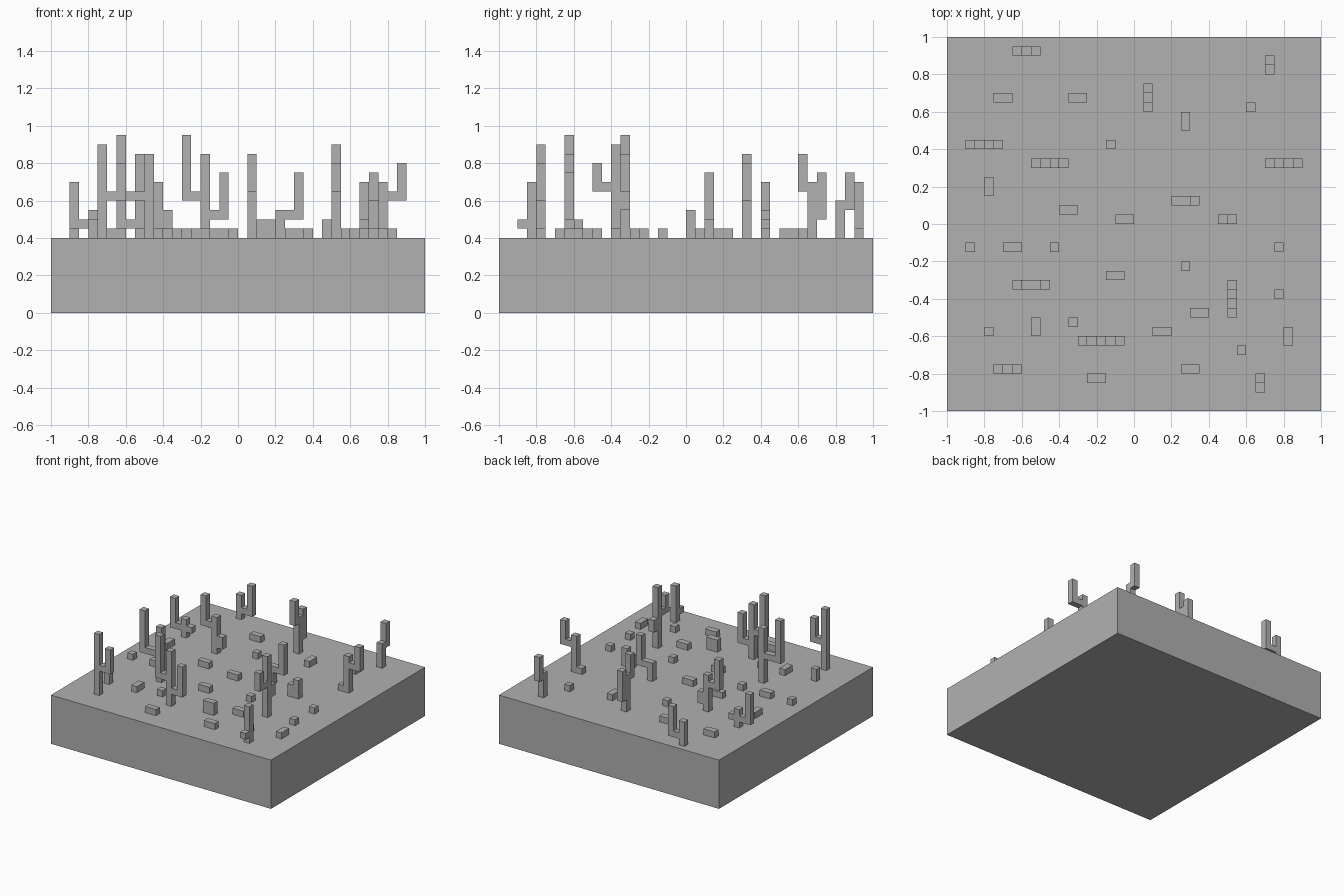
import bpy, bmesh
from mathutils import Matrix, Vector

if "Cube" in bpy.data.objects:
    bpy.data.objects.remove(bpy.data.objects["Cube"], do_unlink=True)

CELL = 0.05      # edge of one block
GROUND = 0.4     # top of the slab

grey = bpy.data.materials.new("stone_grey")
grey.use_nodes = True
grey.diffuse_color = (0.44, 0.44, 0.44, 1)
grey.node_tree.nodes["Principled BSDF"].inputs["Base Color"].default_value = (0.44, 0.44, 0.44, 1)


def add_box(bm, low, high):
    low, high = Vector(low), Vector(high)
    size = high - low
    matrix = Matrix.Translation((low + high) / 2) @ Matrix.Diagonal((*size, 1))
    bmesh.ops.create_cube(bm, size=1, matrix=matrix)


def add_cells(bm, x, y, z, nx, ny, nz):
    low = Vector((x, y, z)) * CELL + Vector((0, 0, GROUND))
    add_box(bm, low, low + Vector((nx, ny, nz)) * CELL)


def finish(name, bm):
    mesh = bpy.data.meshes.new(name)
    bm.to_mesh(mesh)
    bm.free()
    mesh.materials.append(grey)
    bpy.context.collection.objects.link(bpy.data.objects.new(name, mesh))


def cactus(x, y, height, axis, *arms):
    """Trunk with side arms; an arm is (offset along axis, bottom, top)."""
    bm = bmesh.new()
    add_cells(bm, x, y, 0, 1, 1, height)
    for offset, bottom, top in arms:
        side = 1 if offset > 0 else -1
        for step in range(side, offset + side, side):
            tall = top - bottom if step == offset else 1
            dx, dy = (step, 0) if axis == "x" else (0, step)
            add_cells(bm, x + dx, y + dy, bottom, 1, 1, tall)
    finish("cactus", bm)


def rock(x, y, nx=1, ny=1, nz=1):
    bm = bmesh.new()
    add_cells(bm, x, y, 0, nx, ny, nz)
    finish("rock", bm)


# Ground slab
slab = bmesh.new()
add_box(slab, (-1, -1, 0), (1, 1, GROUND))
finish("ground_slab", slab)

# Cacti branching left and right
cactus(-13, 18, 4, "x", (2, 1, 6))
cactus(-16, 8, 3, "x", (-2, 1, 6), (1, 1, 2))
cactus(-9, 6, 6, "x", (-2, 4, 9), (1, 1, 3))
cactus(15, 6, 6, "x", (2, 4, 8), (-1, 0, 1))
cactus(4, 2, 3, "x", (2, 2, 7))
cactus(10, 0, 3, "x", (-1, 0, 2))
cactus(-10, -7, 9, "x", (-3, 4, 11))
cactus(-4, -13, 9, "x", (-2, 4, 11), (2, 2, 7))
cactus(-15, -16, 10, "x", (2, 4, 8))

# Cacti branching front and back
cactus(14, 16, 4, "y", (1, 3, 7))
cactus(1, 13, 6, "y", (-1, 5, 9), (1, 2, 7))
cactus(10, -8, 10, "y", (-2, 5, 8), (1, 3, 5))
cactus(13, -17, 6, "y", (-1, 1, 2))

# Long rocks lying across
for x, y in [(-15, 13), (-7, 13), (-8, 1), (-2, 0), (-14, -3),
             (-3, -6), (6, -10), (5, -16), (-5, -17)]:
    rock(x, y, nx=2)

# Long rocks lying front to back
for x, y in [(5, 10), (-16, 3), (-11, -12), (16, -13)]:
    rock(x, y, ny=2)

# Single pebbles
for x, y in [(12, 12), (-3, 8), (-18, -3), (-9, -3), (15, -3),
             (5, -5), (15, -8), (-7, -11), (11, -14)]:
    rock(x, y)

# Taller boulders
rock(2, -12, nx=2, nz=2)
rock(-16, -12, nz=2)
